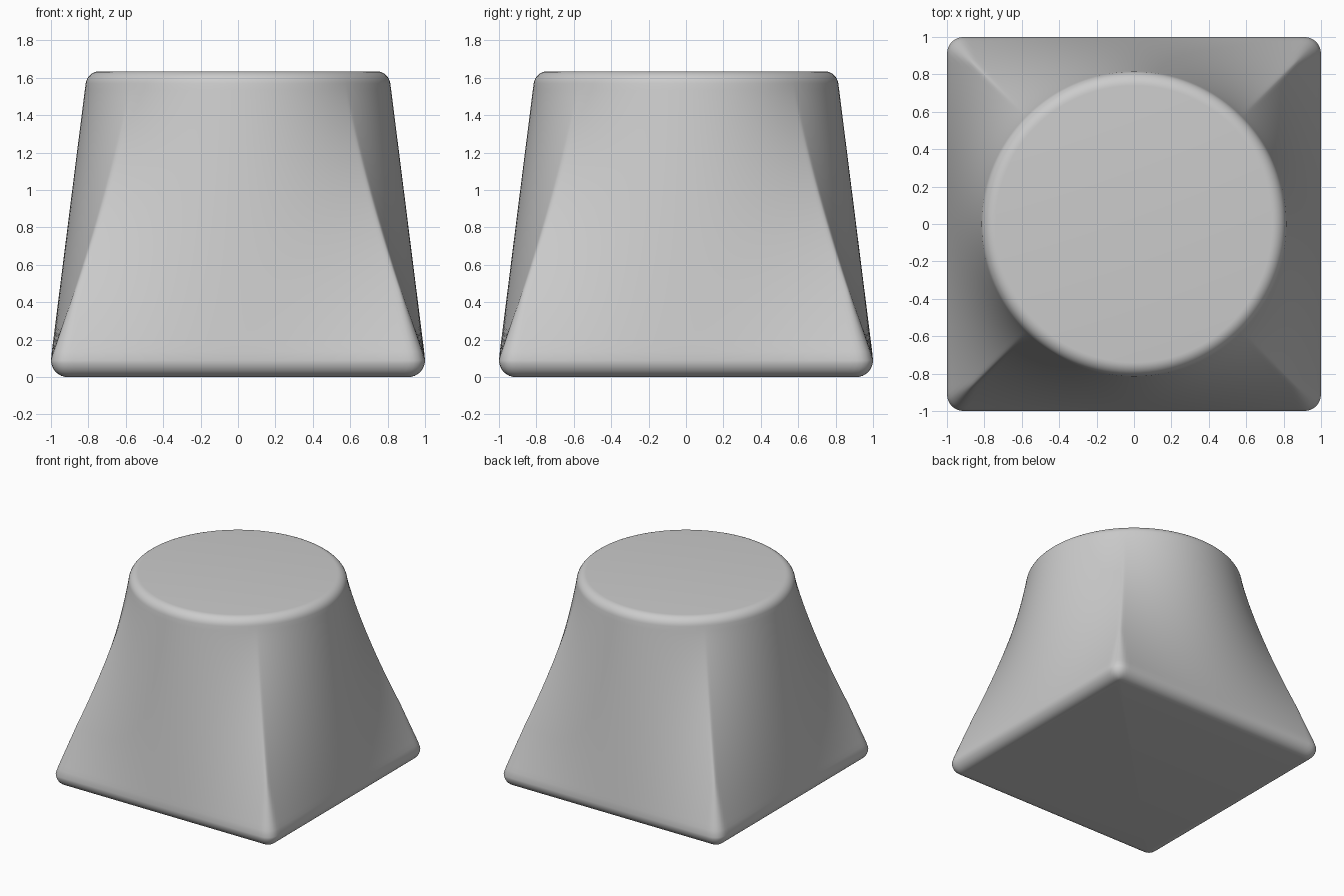
import bpy, bmesh
from math import sin, cos, pi, radians, sqrt

cube = bpy.data.objects.get("Cube")
if cube:
    bpy.data.objects.remove(cube)

HEIGHT, BASE_R, TOP_R, TILT = 1.635, 0.09, 0.075, radians(7)
BASE_HALF, TOP_HALF = 1.0 - BASE_R, 0.74
LOFT_LOW, LOFT_HIGH = 0.1, 1.57

# Angles of one octant, denser towards the corner, mirrored all round
STEPS = 24
octant = [pi / 4 * (1 - (1 - i / STEPS) ** 1.6) for i in range(STEPS + 1)]
quadrant = octant + [pi / 2 - a for a in octant[-2:0:-1]]
angles = [a + q * pi / 2 for q in range(4) for a in quadrant]


def square_radius(angle, half, corner):
    """Distance from the centre to the edge of a rounded square."""
    phi = angle % (pi / 2)
    phi = min(phi, pi / 2 - phi)
    core = half - corner
    if half * sin(phi) <= core * cos(phi):
        return half / cos(phi)
    off = core * (cos(phi) - sin(phi))
    return core * (cos(phi) + sin(phi)) + sqrt(max(corner ** 2 - off ** 2, 0))


def add_ring(bm, z, half, corner, squareness):
    verts = []
    for a in angles:
        r = half + squareness * (square_radius(a, half, corner) - half)
        verts.append(bm.verts.new((r * cos(a), r * sin(a), z)))
    return verts


bm = bmesh.new()
rings = []

# Rounded bottom edge
for i in range(9):
    t = pi / 2 * i / 8
    rings.append(add_ring(bm, BASE_R * (1 - cos(t)), BASE_HALF + BASE_R * sin(t),
                          BASE_R * sin(t), 1))

# Walls passing from square to circle
for i in range(1, 41):
    t = i / 40
    z = LOFT_LOW + t * (LOFT_HIGH - LOFT_LOW)
    half = 1 + t * (TOP_HALF + TOP_R * cos(TILT) - 1)
    corner = 0.02 + (BASE_R - 0.02) * max(0, 1 - t / 0.25)
    rings.append(add_ring(bm, z, half, corner, (1 - t) ** 1.25))

# Rounded top edge
for i in range(1, 9):
    t = TILT + (pi / 2 - TILT) * i / 8
    rings.append(add_ring(bm, HEIGHT - TOP_R + TOP_R * sin(t),
                          TOP_HALF + TOP_R * cos(t), 0.02, 0))

# Skin and flat ends
for low, high in zip(rings, rings[1:]):
    for i in range(len(angles)):
        j = (i + 1) % len(angles)
        bm.faces.new((low[i], low[j], high[j], high[i]))
bm.faces.new(rings[-1])
bm.faces.new(rings[0][::-1])

mesh = bpy.data.meshes.new("square_to_round_block")
bm.to_mesh(mesh)
bm.free()
block = bpy.data.objects.new("square_to_round_block", mesh)
bpy.context.collection.objects.link(block)

# Plain grey finish
grey = bpy.data.materials.new("light_grey")
grey.use_nodes = True
colour = (0.6, 0.6, 0.6, 1)
grey.diffuse_color = colour
grey.node_tree.nodes["Principled BSDF"].inputs["Base Color"].default_value = colour
mesh.materials.append(grey)

bpy.ops.object.select_all(action='DESELECT')
block.select_set(True)
bpy.context.view_layer.objects.active = block
bpy.ops.object.shade_smooth_by_angle(angle=radians(35))
